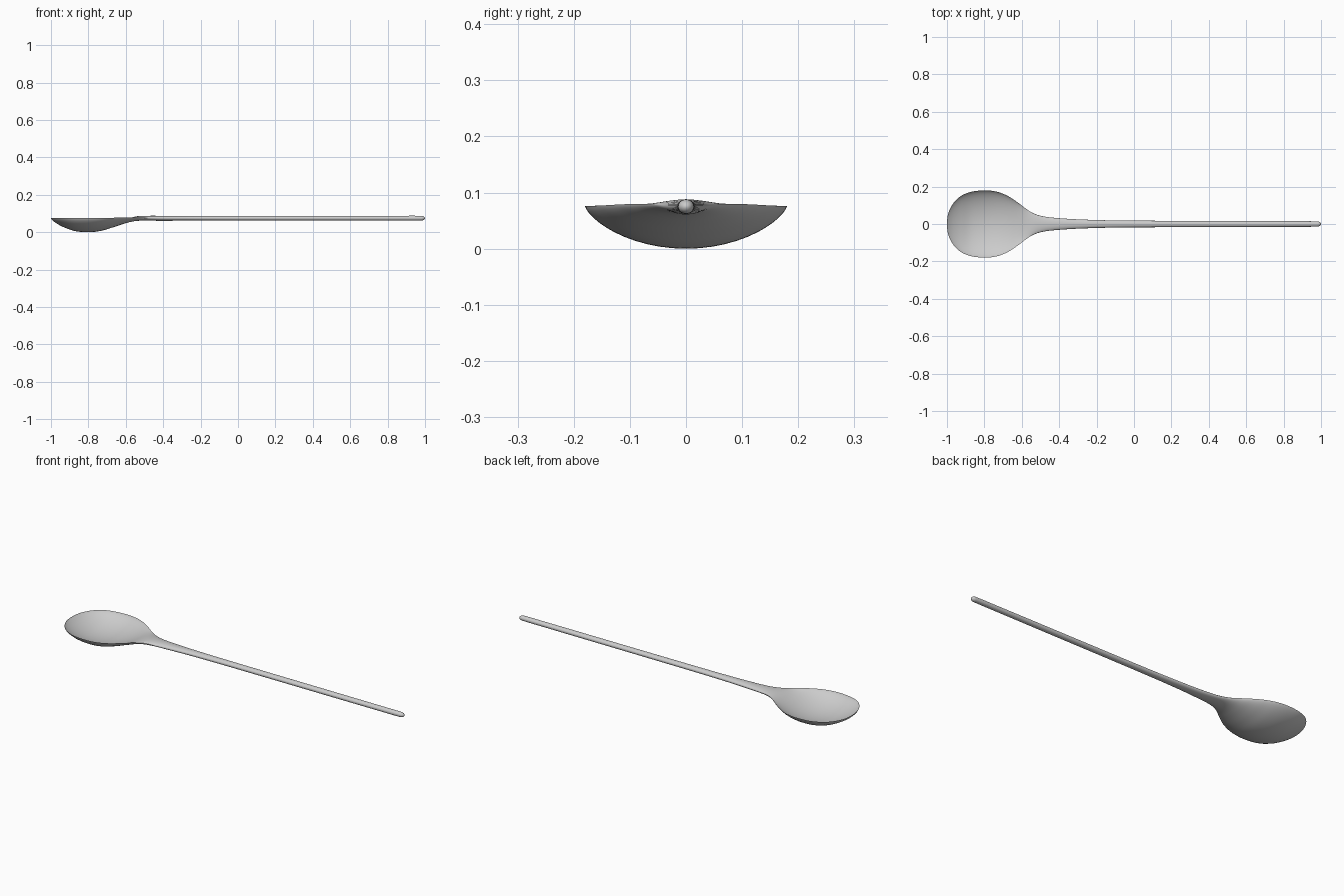
import bpy, bmesh, math
from mathutils import Vector

# Stations along the spoon: x, half width, rim height, depth below rim,
# height of upper surface relative to rim (negative = hollow), section exponent
ROWS = [
    (-1.00, 0.000, 0.077, 0.000, 0.000, 0.70),
    (-0.992, 0.060, 0.077, 0.014, -0.008, 0.70),
    (-0.965, 0.112, 0.077, 0.033, -0.025, 0.70),
    (-0.925, 0.150, 0.077, 0.053, -0.043, 0.70),
    (-0.870, 0.172, 0.076, 0.070, -0.059, 0.70),
    (-0.800, 0.180, 0.076, 0.076, -0.064, 0.70),
    (-0.735, 0.173, 0.076, 0.069, -0.057, 0.70),
    (-0.675, 0.150, 0.077, 0.053, -0.041, 0.70),
    (-0.620, 0.114, 0.079, 0.037, -0.021, 0.66),
    (-0.575, 0.080, 0.080, 0.025, -0.003, 0.60),
    (-0.535, 0.056, 0.079, 0.018, 0.007, 0.54),
    (-0.480, 0.040, 0.076, 0.014, 0.012, 0.50),
    (-0.400, 0.031, 0.075, 0.014, 0.013, 0.50),
    (-0.280, 0.024, 0.075, 0.013, 0.013, 0.50),
    (-0.100, 0.019, 0.075, 0.013, 0.013, 0.50),
    (0.200, 0.017, 0.075, 0.013, 0.013, 0.50),
    (0.600, 0.016, 0.075, 0.013, 0.013, 0.50),
    (0.850, 0.015, 0.075, 0.013, 0.013, 0.50),
    (0.960, 0.0145, 0.075, 0.013, 0.013, 0.50),
    (0.990, 0.012, 0.075, 0.011, 0.011, 0.50),
    (1.000, 0.000, 0.075, 0.000, 0.000, 0.50),
]


def mirrored(row):
    """Phantom station past a tip, giving the outline a round end."""
    x, w, r, d, h, p = row
    return (x, -w, r, -d, -h, p)


def smooth_stations(rows, steps):
    pts = [Vector(r) for r in [mirrored(rows[1])] + rows + [mirrored(rows[-2])]]
    out = []
    for i in range(1, len(pts) - 2):
        a, b, c, d = pts[i - 1:i + 3]
        for k in range(steps):
            t = k / steps
            out.append(0.5 * (2 * b + (c - a) * t + (2 * a - 5 * b + 4 * c - d) * t ** 2
                              + (3 * b - 3 * c + d - a) * t ** 3))
    out.append(pts[-2])
    return out


def section(bm, station, n):
    """Closed cross-section: upper surface, then underside."""
    x, w, rim, depth, top, p = station
    ring = []
    for j in range(n):
        a = 2 * math.pi * j / n
        s = abs(math.sin(a)) ** (2 * p)
        z = rim + (top * s if j < n / 2 else -depth * s)
        ring.append(bm.verts.new((x, w * math.cos(a), z)))
    return ring


# Spoon: bowl, neck and handle lofted as one piece
N = 48
bm = bmesh.new()
rings = [section(bm, s, N) for s in smooth_stations(ROWS, 5)]
for r0, r1 in zip(rings, rings[1:]):
    for j in range(N):
        k = (j + 1) % N
        bm.faces.new((r0[j], r0[k], r1[k], r1[j]))
bmesh.ops.remove_doubles(bm, verts=bm.verts, dist=1e-5)
bmesh.ops.recalc_face_normals(bm, faces=bm.faces)

mesh = bpy.data.meshes.new("spoon")
bm.to_mesh(mesh)
bm.free()
spoon = bpy.data.objects.new("spoon", mesh)
bpy.context.collection.objects.link(spoon)
bpy.context.view_layer.objects.active = spoon
spoon.select_set(True)
bpy.ops.object.shade_smooth_by_angle(angle=math.radians(50))
